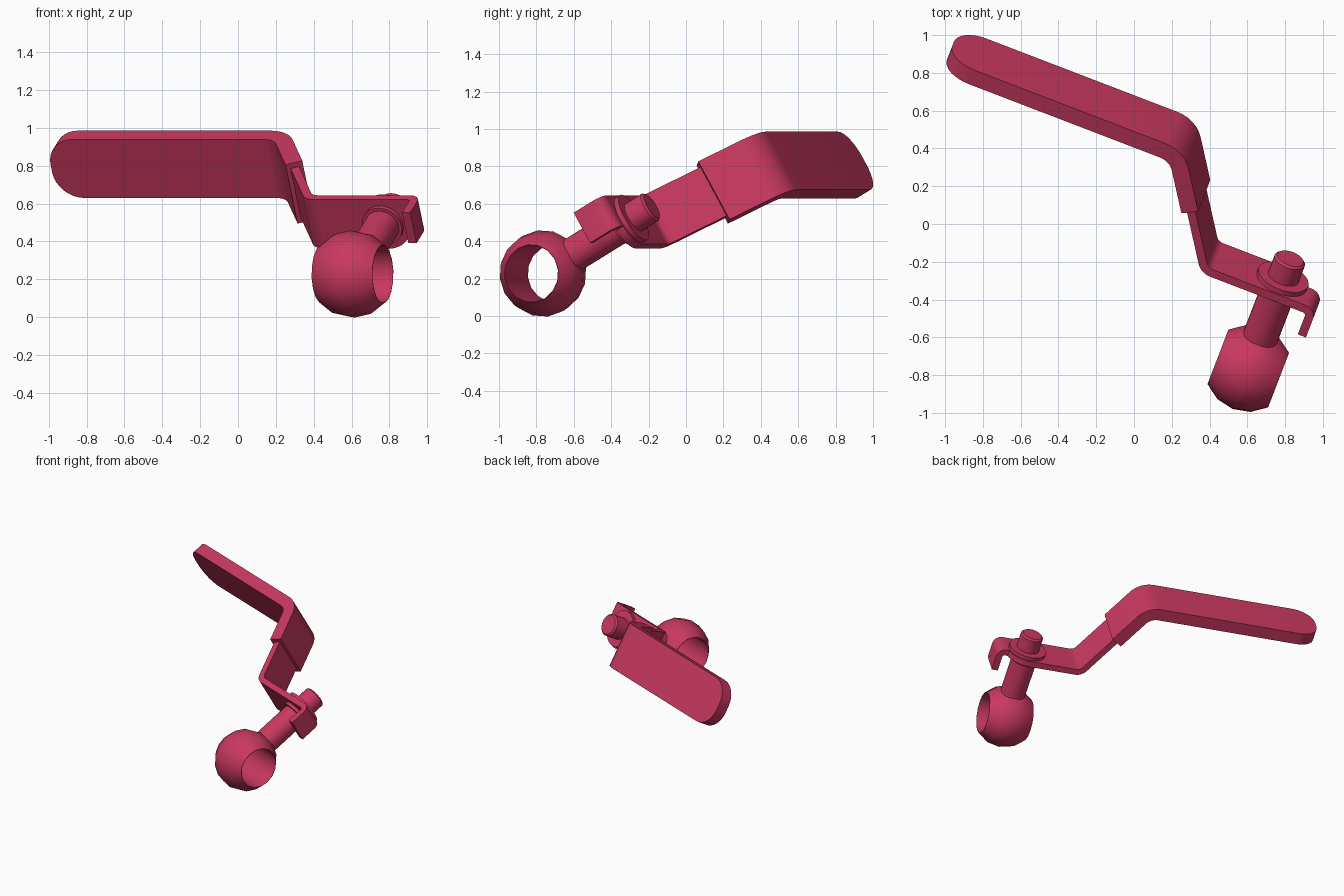
import bpy, bmesh, math
from mathutils import Vector, Matrix

cube = bpy.data.objects.get("Cube")
if cube:
    bpy.data.objects.remove(cube, do_unlink=True)

# Local frame: u along the handle, a along the stem, w across the strip
YAW, TILT = math.radians(-21), math.radians(30)
FRAME = (Matrix.Translation((0.605, -0.765, 0.2275))
         @ Matrix.Rotation(YAW, 4, 'Z') @ Matrix.Rotation(TILT, 4, 'X'))

red = bpy.data.materials.new("crimson")
red.use_nodes = True
COLOUR = (0.58, 0.04, 0.115, 1)
red.diffuse_color = COLOUR
red.node_tree.nodes["Principled BSDF"].inputs["Base Color"].default_value = COLOUR


def finish(name, bm, angle=35):
    bmesh.ops.recalc_face_normals(bm, faces=bm.faces)
    mesh = bpy.data.meshes.new(name)
    bm.to_mesh(mesh)
    bm.free()
    mesh.materials.append(red)
    obj = bpy.data.objects.new(name, mesh)
    bpy.context.collection.objects.link(obj)
    obj.matrix_world = FRAME
    bpy.ops.object.select_all(action='DESELECT')
    obj.select_set(True)
    bpy.context.view_layer.objects.active = obj
    bpy.ops.object.shade_smooth_by_angle(angle=math.radians(angle))


def lathe(name, profile, axis='a', sides=24, closed=False, angle=35):
    """Spin (radius, height) points about the stem or handle axis."""
    bm = bmesh.new()
    rings = []
    for r, h in profile:
        ring = []
        for i in range(sides):
            t = math.tau * i / sides
            c, s = r * math.cos(t), r * math.sin(t)
            ring.append(bm.verts.new((c, h, s) if axis == 'a' else (h, c, s)))
        rings.append(ring)
    pairs = list(zip(rings, rings[1:]))
    if closed:
        pairs.append((rings[-1], rings[0]))
    else:
        bm.faces.new(rings[0])
        bm.faces.new(rings[-1])
    for p, q in pairs:
        for i in range(sides):
            j = (i + 1) % sides
            bm.faces.new((p[i], p[j], q[j], q[i]))
    finish(name, bm, angle)


def fillet(before, corner, after, radius, steps=6):
    """Points on an arc rounding one corner of a path."""
    before, corner, after = Vector(before), Vector(corner), Vector(after)
    d1, d2 = (before - corner).normalized(), (after - corner).normalized()
    half = math.acos(d1.dot(d2)) / 2
    centre = corner + (d1 + d2).normalized() * radius / math.sin(half)
    reach = radius / math.tan(half)
    s, e = corner + d1 * reach - centre, corner + d2 * reach - centre
    return [centre + s.lerp(e, k / steps).normalized() * radius
            for k in range(steps + 1)]


def strip(name, stations, thickness):
    """Bent flat bar; each station is (point, low edge, high edge)."""
    bm = bmesh.new()
    pts = [Vector(s[0]) for s in stations]
    rings = []
    for i, (_, lo, hi) in enumerate(stations):
        p = pts[i]
        d1 = (p - pts[max(i - 1, 0)]).normalized()
        d2 = (pts[min(i + 1, len(pts) - 1)] - p).normalized()
        t = (d1 + d2).normalized()
        n = Vector((-t.y, t.x)) * thickness / 2
        rings.append([bm.verts.new((q.x, q.y, w)) for q, w in
                      ((p + n, lo), (p + n, hi), (p - n, hi), (p - n, lo))])
    for p, q in zip(rings, rings[1:]):
        for i in range(4):
            j = (i + 1) % 4
            bm.faces.new((p[i], p[j], q[j], q[i]))
    bm.faces.new(rings[0])
    bm.faces.new(rings[-1])
    finish(name, bm, 30)


# Shared bend positions of the lever
PLATE_A, GRIP_A = 0.55, 1.16
LOW = (-0.403, PLATE_A)
HIGH = (-0.755, GRIP_A)


def on_slope(a):
    k = (a - PLATE_A) / (GRIP_A - PLATE_A)
    return Vector(LOW).lerp(Vector(HIGH), k)


# Metal lever: sloped part, flat plate rounded below the stem, hooked stop tab
HALF = 0.15
TAB_U, TAB_LOW, TAB_END = 0.203, -0.037, 0.39
lever = [(on_slope(1.0), -HALF, HALF)]
lever += [(p, -HALF, HALF) for p in fillet(HIGH, LOW, (0, PLATE_A), 0.07)]
for k in range(9):
    t = k / 8 * math.radians(75)
    lever.append(((HALF * math.sin(t), PLATE_A), -HALF * math.cos(t), HALF))
lever += [(p, TAB_LOW, HALF) for p in
          fillet(LOW, (TAB_U, PLATE_A), (TAB_U, TAB_END), 0.04)]
lever.append(((TAB_U, TAB_END), TAB_LOW, HALF))
strip("lever_plate", lever, 0.046)

# Thick grip sleeve with a rounded far end
GRIP_HALF, TIP, ROUND = 0.179, -2.075, 0.155
grip = [(on_slope(0.866), -GRIP_HALF, GRIP_HALF)]
grip += [(p, -GRIP_HALF, GRIP_HALF) for p in
         fillet(LOW, HIGH, (TIP, GRIP_A), 0.14)]
for k in range(9):
    t = k / 8 * math.pi / 2
    w = GRIP_HALF - ROUND + ROUND * math.cos(t)
    grip.append(((TIP + ROUND - ROUND * math.sin(t), GRIP_A), -w, w))
strip("grip_sleeve", grip, 0.092)

# Bored ball
BALL_R, BORE_R, BALL_HALF = 0.232, 0.153, 0.172
edge = math.asin(BALL_HALF / BALL_R)
arc = [edge * (k / 2 - 1) for k in range(5)]
ball = [(BALL_R * math.cos(t), BALL_R * math.sin(t)) for t in arc]
ball += [(BORE_R, BALL_HALF), (BORE_R, -BALL_HALF)]
lathe("bored_ball", ball, axis='u', sides=16, closed=True, angle=30)

# Stem, collar, washer and stud
lathe("stem", [(0.094, 0.18), (0.094, 0.54)])
lathe("stem_collar", [(0.112, 0.503), (0.112, 0.535)])
lathe("washer", [(0.14, 0.565), (0.14, 0.6)], sides=32)
lathe("stud", [(0.085, 0.54), (0.085, 0.708), (0.073, 0.72)])
